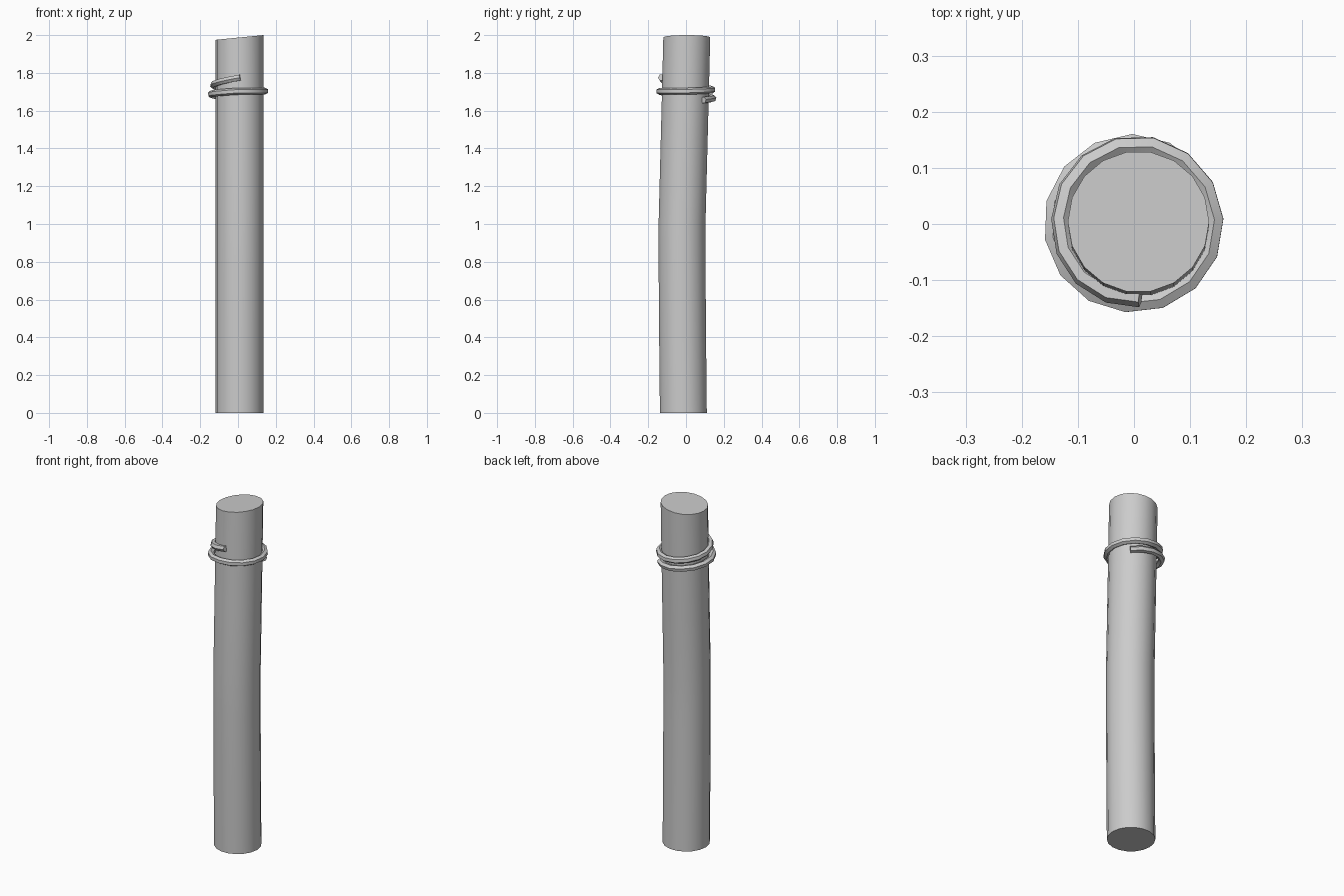
import bpy, bmesh
from math import sin, cos, radians, pi
from mathutils import Vector

cube = bpy.data.objects.get("Cube")
if cube:
    bpy.data.objects.remove(cube, do_unlink=True)

grey = bpy.data.materials.new("plain_grey")
grey.use_nodes = True
grey.diffuse_color = (0.6, 0.6, 0.6, 1)
grey.node_tree.nodes["Principled BSDF"].inputs["Base Color"].default_value = (0.6, 0.6, 0.6, 1)


def lerp_keys(keys, t):
    """Interpolate rows of (t, values...) that are sorted by t."""
    for a, b in zip(keys, keys[1:]):
        if t <= b[0]:
            return Vector(a).lerp(Vector(b), (t - a[0]) / (b[0] - a[0]))
    return Vector(keys[-1])


def smooth(obj):
    bpy.ops.object.select_all(action='DESELECT')
    obj.select_set(True)
    bpy.context.view_layer.objects.active = obj
    bpy.ops.object.shade_smooth_by_angle(angle=radians(40))


# Post: slightly bowed round pole with a slanted top cut
SIDES, RADIUS, CENTRE_X = 18, 0.126, 0.008
bow = [(0, -0.014), (0.4, -0.018), (0.8, -0.021), (1.0, -0.021),
       (1.35, -0.012), (1.7, -0.003), (2.0, 0.004)]
bm = bmesh.new()
rings = []
for z, y in bow:
    ring = []
    for i in range(SIDES):
        a = 2 * pi * i / SIDES
        x = RADIUS * cos(a)
        drop = 0.0125 * (1 - x / RADIUS) if z == 2.0 else 0
        ring.append(bm.verts.new((CENTRE_X + x, y + RADIUS * sin(a), z - drop)))
    rings.append(ring)
for low, high in zip(rings, rings[1:]):
    for i in range(SIDES):
        j = (i + 1) % SIDES
        bm.faces.new((low[i], low[j], high[j], high[i]))
bm.faces.new(rings[0][::-1])
bm.faces.new(rings[-1])
mesh = bpy.data.meshes.new("post")
bm.to_mesh(mesh)
bm.free()
mesh.materials.append(grey)
post = bpy.data.objects.new("post", mesh)
bpy.context.collection.objects.link(post)
smooth(post)

# Wire: loose coil winding down around the post; keys are turn angle, radius, height
coil = [(0, 0.131, 1.775), (95, 0.130, 1.735), (185, 0.142, 1.710), (275, 0.144, 1.703),
        (365, 0.142, 1.703), (455, 0.145, 1.687), (545, 0.143, 1.664), (593, 0.138, 1.656)]
STEPS = 24
curve = bpy.data.curves.new("wire_coil", 'CURVE')
curve.dimensions = '3D'
curve.bevel_depth = 0.018
curve.bevel_resolution = 1
curve.use_fill_caps = True
spline = curve.splines.new('POLY')
spline.points.add(STEPS)
for k, point in enumerate(spline.points):
    turn, r, z = lerp_keys(coil, coil[-1][0] * k / STEPS)
    a = radians(275 - turn)
    point.co = (r * cos(a), r * sin(a), z, 1)
curve.materials.append(grey)
wire = bpy.data.objects.new("wire_coil", curve)
bpy.context.collection.objects.link(wire)
bpy.ops.object.select_all(action='DESELECT')
wire.select_set(True)
bpy.context.view_layer.objects.active = wire
bpy.ops.object.convert(target='MESH')
smooth(bpy.context.view_layer.objects.active)
